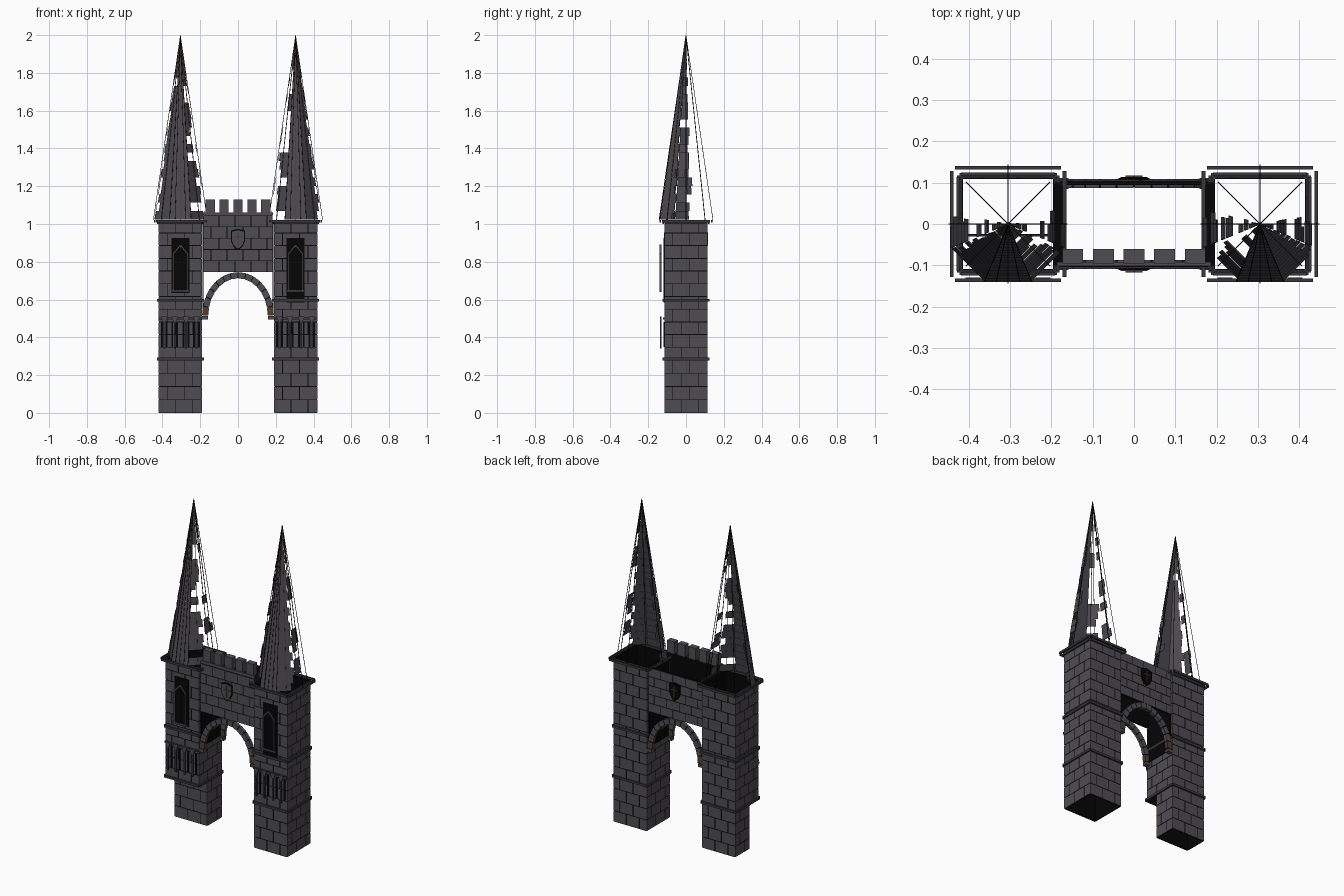
import bpy, bmesh, math, random
from mathutils import Matrix, Vector

random.seed(4)
if "Cube" in bpy.data.objects:
    bpy.data.objects.remove(bpy.data.objects["Cube"])


def material(name, r, g, b):
    m = bpy.data.materials.new(name)
    m.use_nodes = True
    m.diffuse_color = (r, g, b, 1)
    node = m.node_tree.nodes["Principled BSDF"]
    node.inputs["Base Color"].default_value = (r, g, b, 1)
    node.inputs["Roughness"].default_value = 0.9
    return m


STONE = material("grey stone", 0.078, 0.073, 0.085)
TRIM = material("dark trim stone", 0.04, 0.037, 0.042)
SLATE = material("roof slate", 0.07, 0.066, 0.078)
DARK = material("black mortar", 0.0015, 0.0013, 0.0013)
BROWN = material("brown bronze", 0.085, 0.047, 0.024)


def make(name, bm, *mats):
    bmesh.ops.recalc_face_normals(bm, faces=bm.faces)
    me = bpy.data.meshes.new(name)
    bm.to_mesh(me)
    bm.free()
    for m in mats:
        me.materials.append(m)
    ob = bpy.data.objects.new(name, me)
    bpy.context.collection.objects.link(ob)


def box(bm, x0, x1, y0, y1, z0, z1, M=Matrix(), mat=0):
    size = Matrix.Diagonal((x1 - x0, y1 - y0, z1 - z0, 1))
    mid = Matrix.Translation(((x0 + x1) / 2, (y0 + y1) / 2, (z0 + z1) / 2))
    vs = bmesh.ops.create_cube(bm, size=1, matrix=M @ mid @ size)["verts"]
    for f in {f for v in vs for f in v.link_faces}:
        f.material_index = mat


def bar(bm, a, b, w, mat=0):
    # square rod between two points
    a, b = Vector(a), Vector(b)
    d = b - a
    M = Matrix.Translation(a) @ d.to_track_quat('Z', 'Y').to_matrix().to_4x4()
    box(bm, -w, w, -w, w, 0, d.length, M, mat)


def prism(bm, pts, y0, y1, M=Matrix(), mat=0):
    # outline in x and z, extruded along y
    lo = [bm.verts.new(M @ Vector((x, y0, z))) for x, z in pts]
    hi = [bm.verts.new(M @ Vector((x, y1, z))) for x, z in pts]
    faces = [bm.faces.new(lo), bm.faces.new(hi[::-1])]
    for i in range(len(pts)):
        j = (i + 1) % len(pts)
        faces.append(bm.faces.new((lo[i], hi[i], hi[j], lo[j])))
    for f in faces:
        f.material_index = mat


def wall(name, M, x0, x1, y, z0, z1, rows, brick=0.09, thick=0.006):
    # dark backing panel with running-bond blocks on its outer face
    bm = bmesh.new()
    box(bm, x0 + 0.005, x1 - 0.005, y + 0.002, y + thick, z0, z1, M, 1)
    h, gap = (z1 - z0) / rows, 0.0022
    for r in range(rows):
        cuts = [x0]
        x = x0 + brick * (0.5 if r % 2 else 1)
        while x < x1 - 0.015:
            cuts.append(x)
            x += brick
        cuts.append(x1)
        for a, b in zip(cuts, cuts[1:]):
            box(bm, a + gap, b - gap, y, y + thick - 0.002,
                z0 + r * h + gap, z0 + (r + 1) * h - gap, M)
    make(name, bm, STONE, DARK)


def turn(cx, degrees):
    return Matrix.Translation((cx, 0, 0)) @ Matrix.Rotation(math.radians(degrees), 4, 'Z')


CX, HW, SET = 0.305, 0.115, -0.03
for s, side in ((-1, "right"), (1, "left")):
    cx = s * CX
    place = turn(cx, 0)

    # tower walls; one tower has a shallower foot
    for a, face in ((0, "front"), (90, "east"), (180, "back"), (270, "west")):
        M = turn(cx, a)
        wall(f"{side}_tower_{face}_wall", M, -HW, HW, -HW, 0.28, 1.02, 11)
        lo, hi, y = -HW, HW, -HW
        if s < 0:
            y = SET if a == 0 else y
            lo = SET if a == 90 else lo
            hi = -SET if a == 270 else hi
        wall(f"{side}_tower_{face}_foot", M, lo, hi, y, 0, 0.28, 4)

    # string courses and open-cornered cornice
    bm = bmesh.new()
    for a in range(0, 360, 90):
        M = turn(cx, a)
        for z in (0.285, 0.597):
            box(bm, -0.118, 0.118, -0.124, -0.113, z - 0.007, z + 0.007, M)
        box(bm, -0.128, 0.128, -0.141, -0.132, 1.008, 1.022, M)
        box(bm, -0.114, 0.114, -0.125, -0.116, 1.000, 1.014, M)
    make(f"{side}_tower_bands", bm, TRIM)

    # black panel and ledge on the passage side
    bm = bmesh.new()
    M = turn(cx, 0 if s > 0 else 180)
    box(bm, -0.122, -0.116, -0.1, 0.1, 0.52, 1.01, M)
    box(bm, -0.138, -0.112, -0.1, 0.1, 1.0, 1.018, M)
    make(f"{side}_passage_panel", bm, DARK)

    # pointed window with frame and mullions
    bm = bmesh.new()
    low = 0.585 if s > 0 else 0.635
    box(bm, -0.048, 0.048, -0.119, -0.114, low, 0.925, place, 1)
    y = -0.135
    for a in (-1, 1):
        bar(bm, (cx + a * 0.037, y, 0.65), (cx + a * 0.037, y, 0.84), 0.004)
        bar(bm, (cx + a * 0.039, y, 0.84), (cx, y, 0.888), 0.004)
        bar(bm, (cx + a * 0.019, y, 0.65), (cx + a * 0.019, y, 0.83), 0.0015, 2)
    bar(bm, (cx, y, 0.65), (cx, y, 0.88), 0.002, 2)
    box(bm, -0.05, 0.05, -0.139, -0.131, 0.64, 0.65, place)
    make(f"{side}_window", bm, STONE, DARK, TRIM)

    # blind arcade below the window
    bm = bmesh.new()
    box(bm, -HW, HW, -0.123, -0.114, 0.495, 0.506, place)
    xs = (-0.085, -0.03, 0.03, 0.085)
    for x in xs:
        box(bm, x - 0.005, x + 0.005, -0.138, -0.130, 0.34, 0.48, place)
        prism(bm, [(x - 0.018, 0.51), (x, 0.465), (x + 0.018, 0.51)], -0.138, -0.130, place, 2)
        for d in (-0.013, 0.013):
            box(bm, x + d - 0.005, x + d + 0.005, -0.119, -0.114, 0.35, 0.48, place, 1)
    make(f"{side}_arcade", bm, TRIM, DARK, STONE)

    # spire: eight thin ribs
    bm = bmesh.new()
    for k in range(8):
        t = k * math.pi / 4
        r = 0.143
        foot = (cx + r * math.cos(t), r * math.sin(t), 1.02)
        bar(bm, foot, (cx, 0, 1.998), 0.0014, 1 if k in (5, 6, 7) else 0)
    make(f"{side}_spire_ribs", bm, DARK, BROWN)

    # spire: slate courses, whole in front and broken towards the sides
    bm = bmesh.new()
    rows = 22
    for deg, keep in ((-90, 1), (-45, 0.97), (0, 0.6), (-135, 0.65), (-180, 0.5)):
        # local +x points outwards from the gate on both towers
        M = Matrix.Translation((cx, 0, 0)) @ Matrix.Diagonal((s, 1, 1, 1)) \
            @ Matrix.Rotation(math.radians(deg), 4, 'Z')
        for i in range(rows):
            if random.random() > keep and i < rows - 4:
                continue
            # ragged edge on the side turned away from the front
            left, right = -1, 1
            if deg in (-45, 0):
                right = random.uniform(0.5, 1) if deg else random.uniform(-0.2, 0.5)
            elif deg < -90:
                left = random.uniform(-0.8, 0.1)
            ring = []
            for j, lift, ends in ((i, 0.002, (left, right)), (i + 1.02, 0, (right, left))):
                r = 0.136 * max(0.01, 1 - j / rows) + lift
                w = r * math.tan(math.pi / 8)
                ring += [(r, e * w, 1.025 + 0.97 * min(j, rows) / rows) for e in ends]
            out = [bm.verts.new(M @ Vector(p)) for p in ring]
            inn = [bm.verts.new(M @ Vector((p[0] - 0.003, p[1], p[2]))) for p in ring]
            bm.faces.new(out)
            bm.faces.new(inn[::-1])
            for k in range(4):
                n = (k + 1) % 4
                bm.faces.new((out[k], inn[k], inn[n], out[n]))
    make(f"{side}_spire_slates", bm, SLATE)

    # dark seams running up the front of the spire
    bm = bmesh.new()
    for e in (-0.5, 0.5, -1, 1):
        bar(bm, (cx + e * 0.057, -0.139, 1.025), (cx, -0.002, 1.99), 0.0012)
    make(f"{side}_spire_seams", bm, DARK)

# bridge walls over the passage
wall("bridge_front_wall", turn(0, 0), -0.186, 0.186, -0.106, 0.745, 1.045, 5, 0.085, 0.012)
wall("bridge_back_wall", turn(0, 180), -0.186, 0.186, -0.106, 0.745, 1.02, 5, 0.085, 0.012)

# parapet
bm = bmesh.new()
box(bm, -0.186, 0.186, -0.102, -0.092, 1.045, 1.062)
for k in range(-2, 3):
    x = 0.074 * k
    box(bm, x - 0.025, x + 0.025, -0.096, -0.06, 1.055, 1.13)
make("battlements", bm, STONE)

# arch rings of wedge stones over a black core, brown at the springing
for y, name in ((-0.098, "front_arch"), (0.098, "back_arch")):
    bm = bmesh.new()
    n = 14
    for i in range(n):
        for inset, deep, mat in ((0.06, 0.011, 1 if i in (0, n - 1) else 0), (0, 0.009, 2)):
            t0 = math.pi * (i + inset) / n
            t1 = math.pi * (i + 1 - inset) / n
            trim = 0.002 if mat == 2 else 0
            a, b = 0.157 + trim, 0.19 - trim
            pts = [(w * math.cos(t), 0.515 + (w + 0.04) * math.sin(t))
                   for w, t in ((a, t0), (b, t0), (b, t1), (a, t1))]
            prism(bm, pts, y - deep, y + deep, mat=mat)
    for s in (-1, 1):
        x = s * 0.176
        box(bm, x - 0.017, x + 0.017, y - 0.013, y + 0.013, 0.495, 0.512)
    make(name, bm, STONE, BROWN, DARK)

# heraldic shields with black rims on both bridge walls
outline = [(-0.038, 0.965), (0, 0.975), (0.038, 0.965), (0.038, 0.91),
           (0.024, 0.88), (0, 0.86), (-0.024, 0.88), (-0.038, 0.91)]
inner = [(x * 0.86, 0.92 + (z - 0.92) * 0.86) for x, z in outline]
for a, name, mat in ((0, "front_shield", STONE), (180, "back_shield", DARK)):
    bm = bmesh.new()
    prism(bm, outline, -0.112, -0.104, turn(0, a), 2)
    prism(bm, inner, -0.114, -0.106, turn(0, a))
    box(bm, -0.003, 0.003, -0.117, -0.113, 0.885, 0.955, turn(0, a), 1)
    box(bm, -0.02, 0.02, -0.117, -0.113, 0.928, 0.934, turn(0, a), 1)
    make(name, bm, mat, BROWN, DARK)
